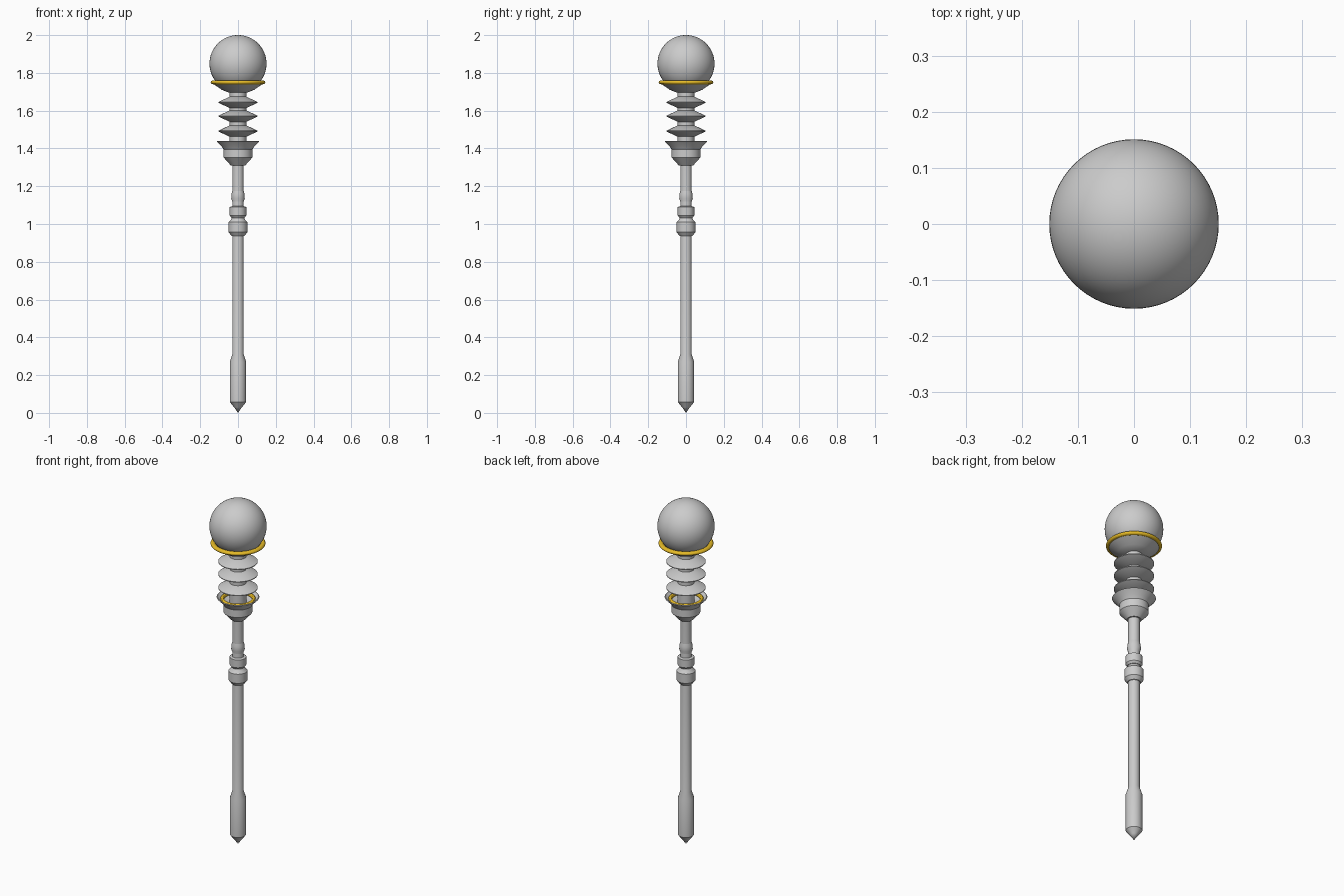
import bpy, math

if "Cube" in bpy.data.objects:
    bpy.data.objects.remove(bpy.data.objects["Cube"])

gold = bpy.data.materials.new("gold")
gold.diffuse_color = (0.8, 0.5, 0.02, 1)
gold.use_nodes = True
gold.node_tree.nodes["Principled BSDF"].inputs["Base Color"].default_value = gold.diffuse_color


def finish(obj, name, mat=None):
    obj.name = name
    if mat:
        obj.data.materials.append(mat)
    bpy.ops.object.select_all(action='DESELECT')
    obj.select_set(True)
    bpy.context.view_layer.objects.active = obj
    bpy.ops.object.shade_smooth_by_angle(angle=math.radians(30))
    return obj


def lathe(name, profile, n=32, mat=None):
    """Revolve (radius, z) points, listed bottom to top, around z."""
    verts, faces, rings = [], [], []
    for r, z in profile:
        start = len(verts)
        if r == 0:
            verts.append((0, 0, z))
            rings.append([start] * n)
        else:
            verts += [(r * math.cos(2 * math.pi * i / n), r * math.sin(2 * math.pi * i / n), z)
                      for i in range(n)]
            rings.append(list(range(start, start + n)))
    for a, b in zip(rings, rings[1:]):
        for i in range(n):
            j = (i + 1) % n
            faces.append(list(dict.fromkeys((a[i], a[j], b[j], b[i]))))
    me = bpy.data.meshes.new(name)
    me.from_pydata(verts, [], faces)
    obj = bpy.data.objects.new(name, me)
    bpy.context.collection.objects.link(obj)
    return finish(obj, name, mat)


def ring(name, major, minor, z, squash=1.0):
    bpy.ops.mesh.primitive_torus_add(major_radius=major, minor_radius=minor, location=(0, 0, z),
                                     major_segments=48, minor_segments=12)
    obj = bpy.context.object
    obj.scale.z = squash
    return finish(obj, name, gold)


# Shaft with pointed foot
lathe("shaft", [(0, 0), (0.021, 0.03), (0.043, 0.057), (0.043, 0.27), (0.03, 0.31),
                (0.03, 1.32), (0, 1.32)])

# Turned collars on the shaft
lathe("lower_collar", [(0, 0.937), (0.035, 0.937), (0.05, 0.957), (0.05, 1.01), (0.038, 1.022),
                       (0.03, 1.037), (0, 1.037)])
lathe("upper_collar", [(0, 1.027), (0.035, 1.033), (0.044, 1.045), (0.044, 1.09), (0.032, 1.094),
                       (0, 1.094)])
lathe("neck_bead", [(0, 1.09), (0.03, 1.09), (0.027, 1.11), (0.036, 1.135), (0.034, 1.16),
                    (0.029, 1.18), (0, 1.18)])

# Flared socket and its gold inner ring
lathe("socket", [(0, 1.31), (0.038, 1.31), (0.076, 1.352), (0.076, 1.395), (0.088, 1.412),
                 (0.113, 1.437), (0.108, 1.44), (0.085, 1.422), (0.06, 1.41), (0, 1.41)])
ring("socket_ring", 0.083, 0.01, 1.425)

# Core with three fins
lathe("core", [(0, 1.32), (0.044, 1.32), (0.044, 1.71), (0, 1.71)])
for i, z in enumerate((1.492, 1.571, 1.644)):
    lathe(f"fin_{i + 1}", [(0, z - 0.03), (0.044, z - 0.03), (0.104, z - 0.002), (0.104, z + 0.002),
                           (0.044, z + 0.03), (0, z + 0.03)])

# Cup, gold rim and orb
lathe("cup", [(0, 1.695), (0.048, 1.695), (0.085, 1.71), (0.132, 1.742), (0.115, 1.752), (0, 1.752)])
ring("cup_rim", 0.131, 0.014, 1.75, 0.75)
bpy.ops.mesh.primitive_uv_sphere_add(segments=64, ring_count=32, radius=0.151, location=(0, 0, 1.849))
finish(bpy.context.object, "orb")
